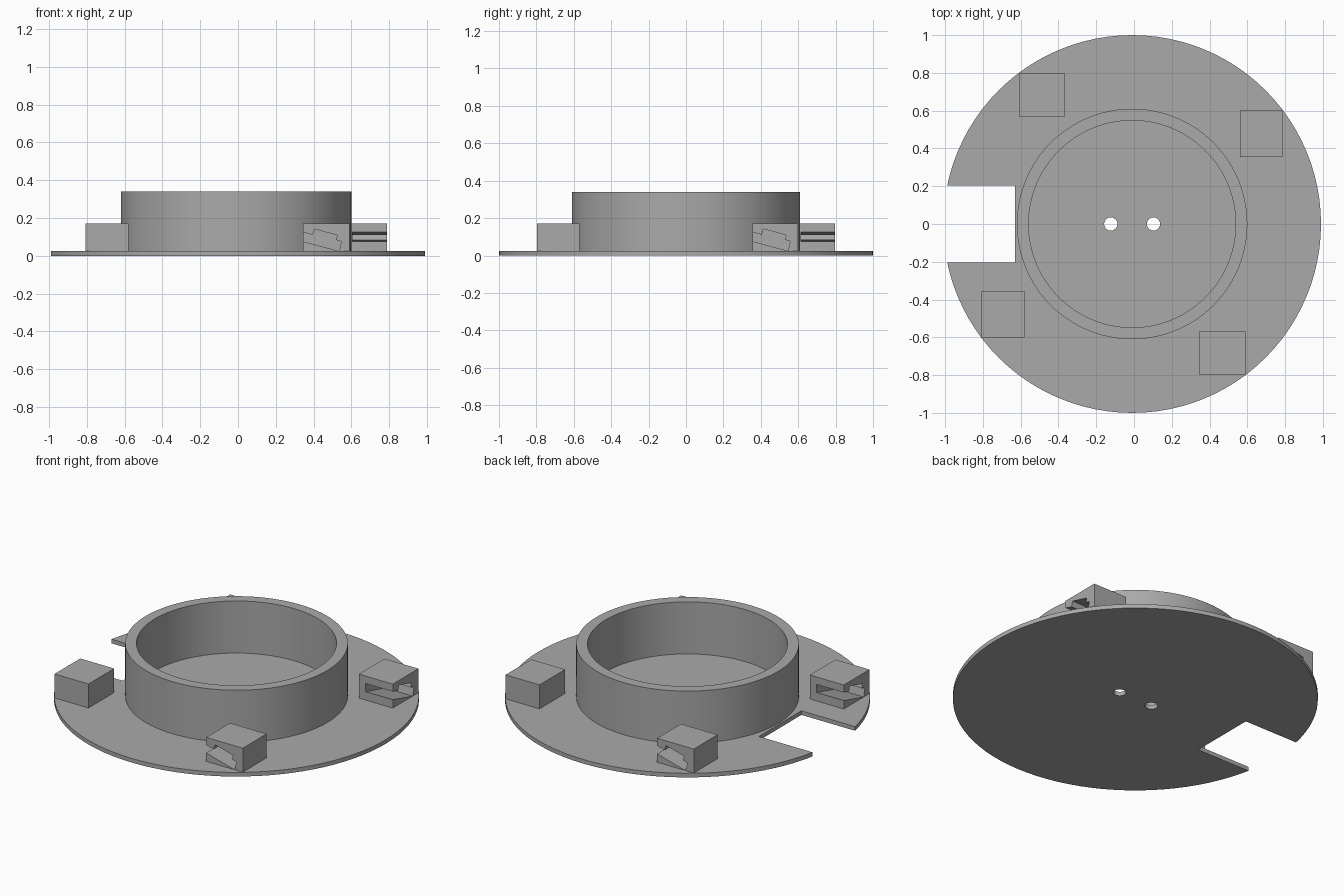
import bpy, bmesh, math
from mathutils import Matrix

cube = bpy.data.objects.get("Cube")
if cube:
    bpy.data.objects.remove(cube, do_unlink=True)

CX = -0.01            # centre of the disc
PLATE, BLOCK_TOP, RING_TOP = 0.025, 0.17, 0.34
SEGMENTS = 96

grey = bpy.data.materials.new("plain grey")
grey.use_nodes = True
grey.diffuse_color = (0.4, 0.4, 0.4, 1)
grey.node_tree.nodes["Principled BSDF"].inputs["Base Color"].default_value = (0.4, 0.4, 0.4, 1)


def finish(name, bm):
    bmesh.ops.recalc_face_normals(bm, faces=bm.faces)
    mesh = bpy.data.meshes.new(name)
    bm.to_mesh(mesh)
    bm.free()
    mesh.materials.append(grey)
    obj = bpy.data.objects.new(name, mesh)
    bpy.context.collection.objects.link(obj)
    return obj


def smooth(obj):
    bpy.ops.object.select_all(action="DESELECT")
    obj.select_set(True)
    bpy.context.view_layer.objects.active = obj
    bpy.ops.object.shade_smooth_by_angle(angle=math.radians(30))


def cylinder(name, x, radius, z0, z1, segments):
    bm = bmesh.new()
    bmesh.ops.create_cone(bm, cap_ends=True, segments=segments, radius1=radius, radius2=radius,
                          depth=z1 - z0, matrix=Matrix.Translation((x, 0, (z0 + z1) / 2)))
    return finish(name, bm)


def prism(bm, profile, y0, y1):
    """Extrude an (x, z) profile along y."""
    face = bm.faces.new([bm.verts.new((x, y0, z)) for x, z in profile])
    new = bmesh.ops.extrude_face_region(bm, geom=[face])["geom"]
    bmesh.ops.translate(bm, vec=(0, y1 - y0, 0),
                        verts=[v for v in new if isinstance(v, bmesh.types.BMVert)])


def rect(x0, x1, z0, z1):
    return [(x0, z0), (x1, z0), (x1, z1), (x0, z1)]


def cut(obj, cutter):
    cutter.hide_render = True
    cutter.hide_viewport = True
    mod = obj.modifiers.new("cut", "BOOLEAN")
    mod.operation = "DIFFERENCE"
    mod.solver = "EXACT"
    mod.object = cutter
    bpy.context.view_layer.update()
    baked = bpy.data.meshes.new_from_object(obj.evaluated_get(bpy.context.evaluated_depsgraph_get()))
    obj.modifiers.clear()
    obj.data = baked
    bpy.data.objects.remove(cutter, do_unlink=True)


# Base plate with a side notch and two centre holes
plate = cylinder("base_plate", CX, 1.0, 0, PLATE, SEGMENTS)
bm = bmesh.new()
prism(bm, rect(-1.2, -0.63, -0.1, 0.1), -0.203, 0.203)
cut(plate, finish("notch_cutter", bm))
for side in (-1, 1):
    cut(plate, cylinder("hole_cutter", CX + side * 0.113, 0.035, -0.1, 0.1, 32))
smooth(plate)

# Upright ring wall, turned from a rectangular section
bm = bmesh.new()
loop = [bm.verts.new((x, 0, z)) for x, z in rect(0.548, 0.61, PLATE, RING_TOP)]
edges = [bm.edges.new((loop[i], loop[(i + 1) % 4])) for i in range(4)]
bmesh.ops.spin(bm, geom=loop + edges, cent=(0, 0, 0), axis=(0, 0, 1),
               angle=math.tau, steps=SEGMENTS, use_duplicate=False)
bmesh.ops.remove_doubles(bm, verts=bm.verts, dist=0.0001)
bmesh.ops.translate(bm, vec=(CX, 0, 0), verts=bm.verts)
smooth(finish("ring_wall", bm))

# Four clip blocks, each with a sloping stepped slot open at one side and outward
LEFT, RIGHT, INNER, BACK, OUTER = 0.355, 0.60, -0.57, -0.615, -0.797
slot_roof = [(LEFT, 0.125), (0.405, 0.111), (0.414, 0.142), (0.535, 0.109),
             (0.528, 0.084), (0.557, 0.076), (0.545, PLATE)]
upper = [(LEFT, BLOCK_TOP)] + slot_roof + [(RIGHT, PLATE), (RIGHT, BLOCK_TOP)]
ramp = [(LEFT, PLATE), (0.545, PLATE), (LEFT, 0.076)]
for i, place in enumerate(("front", "left", "back", "right")):
    bm = bmesh.new()
    prism(bm, rect(LEFT, RIGHT, PLATE, BLOCK_TOP), INNER, BACK)
    prism(bm, upper, BACK, OUTER)
    prism(bm, ramp, BACK, OUTER)
    bmesh.ops.transform(bm, verts=bm.verts, matrix=Matrix.Translation((CX, 0, 0))
                        @ Matrix.Rotation(i * math.pi / 2, 4, "Z"))
    finish(place + "_clip_block", bm)
